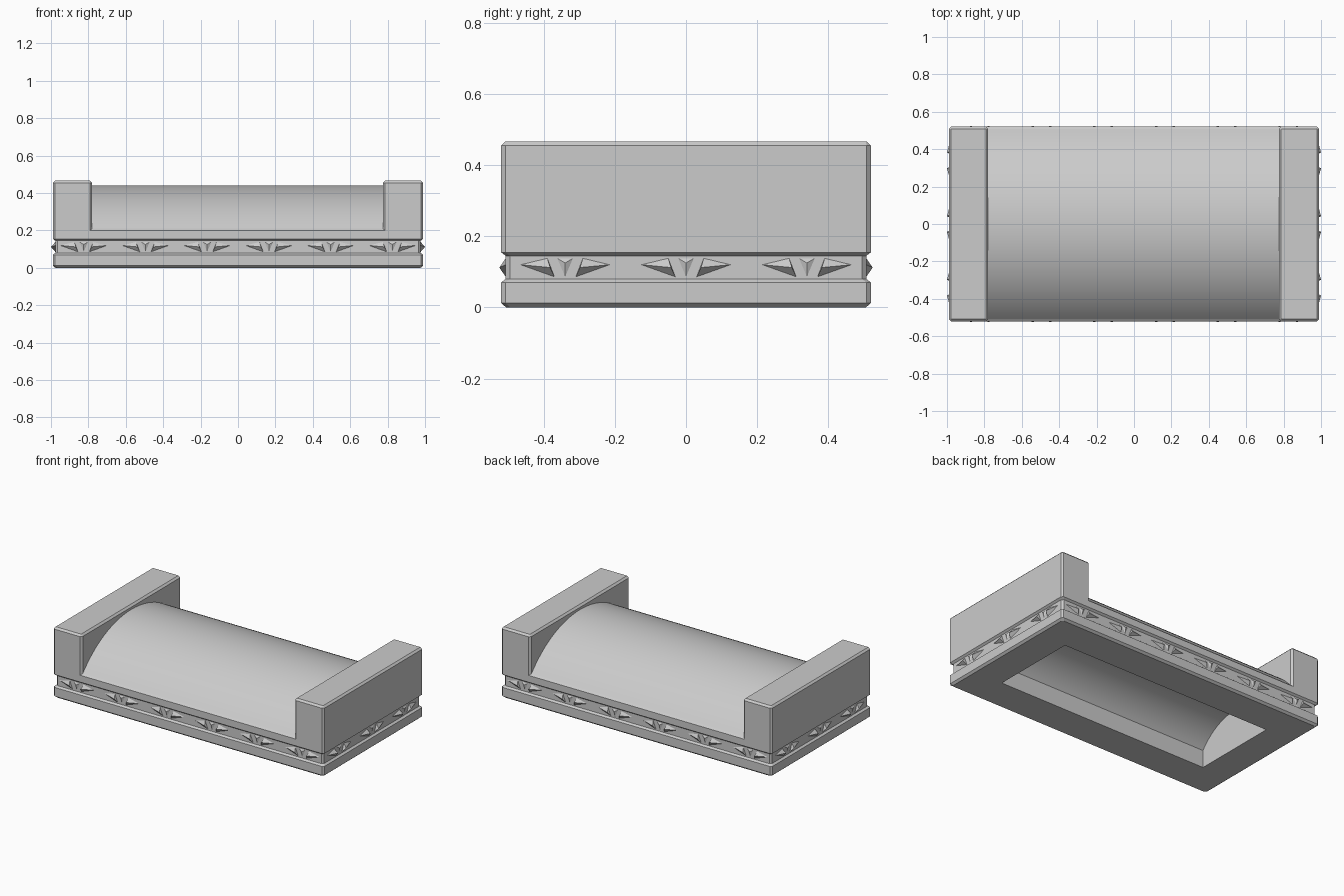
import bpy, bmesh, math
from mathutils import Matrix

if "Cube" in bpy.data.objects:
    bpy.data.objects.remove(bpy.data.objects["Cube"])

HX, HY = 0.99, 0.52        # outer half sizes
HOLE_X, HOLE_Y = 0.775, 0.29
VAULT_X = (-0.78, 0.775)


def finish(bm, name, smooth=False):
    bmesh.ops.remove_doubles(bm, verts=bm.verts, dist=1e-5)
    bmesh.ops.recalc_face_normals(bm, faces=bm.faces)
    me = bpy.data.meshes.new(name)
    bm.to_mesh(me)
    bm.free()
    ob = bpy.data.objects.new(name, me)
    bpy.context.collection.objects.link(ob)
    for p in me.polygons:
        p.use_smooth = smooth
    return ob


def loop(bm, hx, hy, z, c, cx=0.0):
    """Rectangle with corners cut by c."""
    pts = [(hx - c, -hy), (hx, -hy + c), (hx, hy - c), (hx - c, hy),
           (-hx + c, hy), (-hx, hy - c), (-hx, -hy + c), (-hx + c, -hy)]
    return [bm.verts.new((x + cx, y, z)) for x, y in pts]


def loft(bm, loops):
    for a, b in zip(loops, loops[1:]):
        for i in range(8):
            j = (i + 1) % 8
            bm.faces.new((a[i], a[j], b[j], b[i]))


def arc(half, spring, peak, n=32):
    """Points (y, z) of a circular arch."""
    s = peak - spring
    r = (half * half + s * s) / (2 * s)
    a = math.asin(half / r)
    return [(r * math.sin(-a + 2 * a * i / n),
             peak - r + r * math.cos(-a + 2 * a * i / n)) for i in range(n + 1)]


def arch_sheet(name, pts, x0, x1):
    bm = bmesh.new()
    rows = [[bm.verts.new((x, y, z)) for y, z in pts] for x in (x0, x1)]
    for i in range(len(pts) - 1):
        bm.faces.new((rows[0][i], rows[1][i], rows[1][i + 1], rows[0][i + 1]))
    return finish(bm, name, True)


# plinth: hollow ring with base ledge, recessed frieze band and upper rim
bm = bmesh.new()
levels = [(0.014, 0.0), (0, 0.012), (0, 0.07), (0.013, 0.08),
          (0.013, 0.145), (0, 0.155), (0, 0.2), (0.013, 0.21)]
rings = [loop(bm, HOLE_X, HOLE_Y, 0.115, 0), loop(bm, HOLE_X, HOLE_Y, 0, 0)]
rings += [loop(bm, HX - i, HY - i, z, 0.012) for i, z in levels]
for a, b in zip(rings, rings[1:]):
    for i in range(8):
        j = (i + 1) % 8
        quad = []
        for v in (a[i], a[j], b[j], b[i]):
            if all((v.co - q.co).length > 1e-6 for q in quad):
                quad.append(v)
        if len(quad) > 2:
            bm.faces.new(quad)
finish(bm, "plinth")

# curved top between the end blocks
arch_sheet("vault_top", arc(HY - 0.013, 0.21, 0.44), *VAULT_X)

# arched hollow underneath, with its end walls
inner = arc(HOLE_Y, 0.115, 0.26)
arch_sheet("hollow_ceiling", inner, -HOLE_X, HOLE_X)
for side, nm in ((-1, "left"), (1, "right")):
    bm = bmesh.new()
    bm.faces.new([bm.verts.new((side * HOLE_X, y, z)) for y, z in inner])
    finish(bm, "hollow_end_" + nm)

# end blocks with chamfered edges
for x0, x1, nm in ((-HX, VAULT_X[0], "left"), (VAULT_X[1], HX, "right")):
    bm = bmesh.new()
    cx, hx = (x0 + x1) / 2, (x1 - x0) / 2
    rs = [loop(bm, hx, HY, 0.2, 0.012, cx), loop(bm, hx, HY, 0.455, 0.012, cx),
          loop(bm, hx - 0.012, HY - 0.012, 0.467, 0.002, cx)]
    loft(bm, rs)
    bm.faces.new(rs[-1])
    finish(bm, "end_block_" + nm)


# frieze: pairs of mirrored three-sided points on all four sides
def frieze(name, centres, dist, out, angle):
    bm = bmesh.new()
    for c in centres:
        for s in (-1, 1):
            base = [(c + s * 0.125, 0.12), (c + s * 0.05, 0.138), (c + s * 0.03, 0.086)]
            b = [bm.verts.new((x, -dist, z)) for x, z in base]
            tip = bm.verts.new((c + s * 0.042, -dist - out, 0.112))
            for i in range(3):
                bm.faces.new((b[i], b[(i + 1) % 3], tip))
        # flat dart between the pair
        d = [bm.verts.new((c + x, -dist - o, z)) for x, o, z in
             ((-0.022, 0, 0.138), (0.022, 0, 0.138), (0, 0, 0.086), (0, 0.008, 0.125))]
        for i in range(3):
            bm.faces.new((d[i], d[(i + 1) % 3], d[3]))
    bmesh.ops.rotate(bm, verts=bm.verts, matrix=Matrix.Rotation(angle, 3, 'Z'))
    finish(bm, name)


long_centres = [(i - 2.5) * 0.33 for i in range(6)]
short_centres = [-0.34, 0, 0.34]
frieze("frieze_front", long_centres, HY - 0.013, 0.018, 0)
frieze("frieze_back", long_centres, HY - 0.013, 0.018, math.pi)
frieze("frieze_right", short_centres, HX - 0.013, 0.023, math.pi / 2)
frieze("frieze_left", short_centres, HX - 0.013, 0.023, -math.pi / 2)
